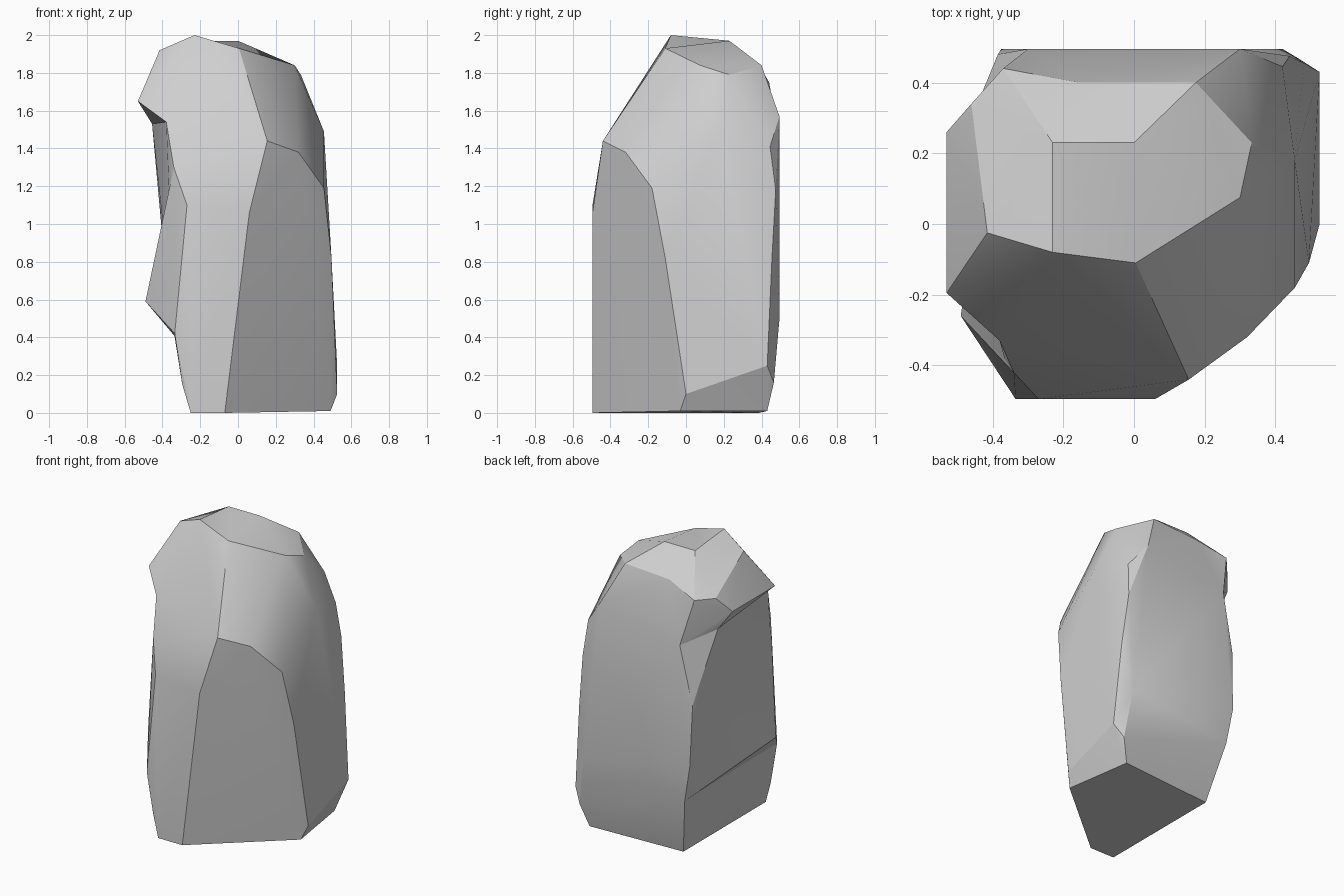
import bpy
import bmesh
import math

old = bpy.data.objects.get("Cube")
if old:
    bpy.data.objects.remove(old, do_unlink=True)

# One plain stone colour
stone = bpy.data.materials.new("stone_grey")
stone.use_nodes = True
grey = (.62, .62, .62, 1)
stone.diffuse_color = grey
stone.node_tree.nodes["Principled BSDF"].inputs["Base Color"].default_value = grey

# Corners of the main block, in bands from the ground up
foot_left = [(-.25, -.495, 0), (-.25, .385, 0), (-.295, -.485, .15)]
foot_right = [(-.07, -.495, 0), (.49, -.03, .01), (.42, .43, .01),
              (.525, 0, .1), (.525, .43, .25), (.47, .465, .16)]
waist_left = [(-.335, -.495, .42), (-.27, -.495, 1.1), (-.34, -.42, 1.3),
              (-.33, .485, .4), (-.375, .495, .65), (-.385, .48, 1.06)]
waist_right = [(.06, -.495, 1.06), (.495, -.11, .82), (.455, -.18, 1.19),
               (.48, .455, .82), (.44, .475, 1.18), (.42, .495, .5)]
front_shoulder = [(.155, -.44, 1.44)]
right_shoulder = [(.32, -.32, 1.38), (.455, .18, 1.49),
                  (.42, .445, 1.41), (.3, .495, 1.57)]
back_shoulder = [(-.3, .495, 1.45)]

# Top of the block: the right side, the middle, and the brow on the left
crown_right = [(.3, .075, 1.84), (.333, .23, 1.79), (.175, .4, 1.84),
               (0, .23, 1.97)]
crown_middle = [(.005, -.11, 1.93), (-.23, .23, 1.97), (-.155, .4, 1.82)]
brow = [(-.23, -.08, 2), (-.37, .44, 1.75), (-.415, -.025, 1.92)]

# Crease under the overhang, its lip, and the jutting ledge lower down
crease = [(-.38, -.33, 1.54), (-.455, .31, 1.53)]
lip = [(-.53, -.195, 1.65), (-.53, .26, 1.65), (-.46, .34, 1.75)]
ledge = [(-.49, -.26, .59)]


def hull(name, points):
    """Make a faceted convex stone chunk around the given corners."""
    bm = bmesh.new()
    for point in points:
        bm.verts.new(point)
    result = bmesh.ops.convex_hull(bm, input=bm.verts)
    loose = {v for v in result["geom_interior"] + result["geom_unused"]
             if isinstance(v, bmesh.types.BMVert)}
    bmesh.ops.delete(bm, geom=list(loose), context="VERTS")
    bmesh.ops.recalc_face_normals(bm, faces=bm.faces)
    mesh = bpy.data.meshes.new(name)
    bm.to_mesh(mesh)
    bm.free()
    mesh.materials.append(stone)
    obj = bpy.data.objects.new(name, mesh)
    bpy.context.collection.objects.link(obj)
    return obj


rock = hull("rock", foot_left + foot_right + waist_left + waist_right
            + front_shoulder + right_shoulder + back_shoulder
            + crown_right + crown_middle + crease)
chunks = [
    hull("overhang", crown_middle + brow + crease + lip
         + front_shoulder + back_shoulder),
    hull("side_ledge", waist_left + ledge),
]

# Fuse the chunks into a single surface
bpy.context.view_layer.objects.active = rock
for chunk in chunks:
    union = rock.modifiers.new("fuse_" + chunk.name, "BOOLEAN")
    union.operation = "UNION"
    union.solver = "EXACT"
    union.object = chunk
    bpy.ops.object.modifier_apply(modifier=union.name)
    bpy.data.objects.remove(chunk, do_unlink=True)

# Tidy the seams left by the fuse
bm = bmesh.new()
bm.from_mesh(rock.data)
bmesh.ops.remove_doubles(bm, verts=bm.verts, dist=.003)
bmesh.ops.dissolve_limit(bm, angle_limit=math.radians(1),
                         verts=bm.verts, edges=bm.edges)
bmesh.ops.recalc_face_normals(bm, faces=bm.faces)
bm.to_mesh(rock.data)
bm.free()

# Soft facets with crisp ridges
bpy.ops.object.select_all(action="DESELECT")
rock.select_set(True)
bpy.ops.object.shade_smooth_by_angle(angle=math.radians(23))
